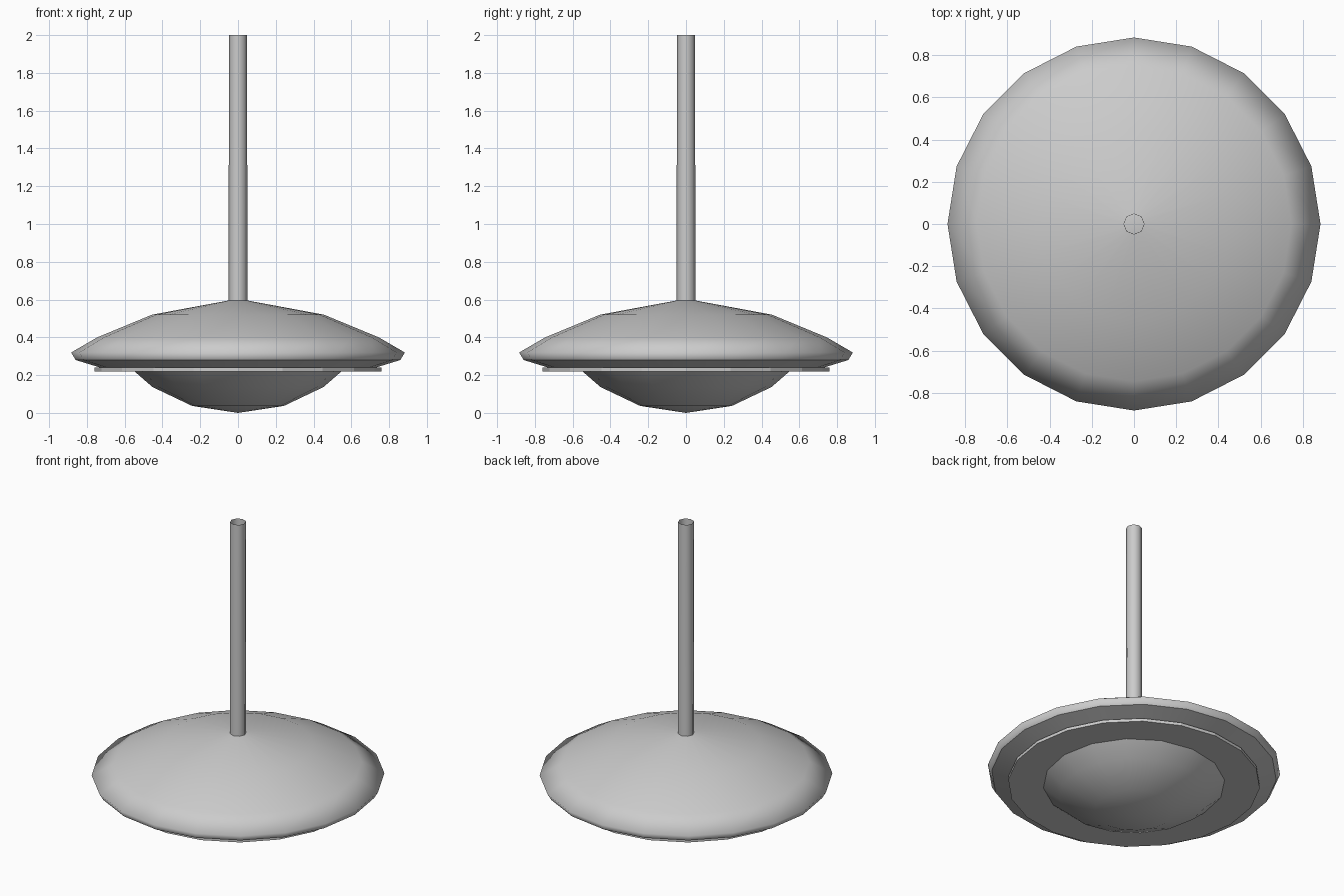
import bpy, bmesh
from math import cos, sin, pi

if "Cube" in bpy.data.objects:
    bpy.data.objects.remove(bpy.data.objects["Cube"])


def lathe(name, profile, sides, smooth=True):
    """Spin a (radius, z) profile about the z axis; radius 0 makes a pole."""
    bm = bmesh.new()
    rings = []
    for r, z in profile:
        n = sides if r > 0 else 1
        rings.append([bm.verts.new((r * cos(2 * pi * i / sides),
                                    r * sin(2 * pi * i / sides), z))
                      for i in range(n)])
    for a, b in zip(rings, rings[1:]):
        for i in range(sides):
            j = (i + 1) % sides
            corners = [a[i % len(a)], a[j % len(a)], b[j % len(b)], b[i % len(b)]]
            f = bm.faces.new(list(dict.fromkeys(corners)))
            f.smooth = smooth
    mesh = bpy.data.meshes.new(name)
    bm.to_mesh(mesh)
    bm.free()
    obj = bpy.data.objects.new(name, mesh)
    bpy.context.collection.objects.link(obj)
    return obj


# Profiles run from bottom to top on the outside so normals face outward

# Hanging stem, an open tube
lathe("stem", [(0.05, 0.585), (0.048, 2.0)], 8)

# Domed shade with a soft rolled rim
lathe("shade", [(0.86, 0.28), (0.883, 0.32), (0.745, 0.40),
                (0.455, 0.52), (0.05, 0.595), (0, 0.598)], 20)

# Underside lip of the shade, creased where it meets the rim
lathe("shade_underside", [(0.72, 0.237), (0.86, 0.28)], 20)

# Thin plate that holds the diffuser
lathe("diffuser_plate", [(0, 0.22), (0.76, 0.22), (0.76, 0.24), (0, 0.24)], 20, False)

# Shallow diffuser bowl
lathe("diffuser_bowl", [(0, 0), (0.243, 0.037), (0.453, 0.137), (0.56, 0.23)], 16)
